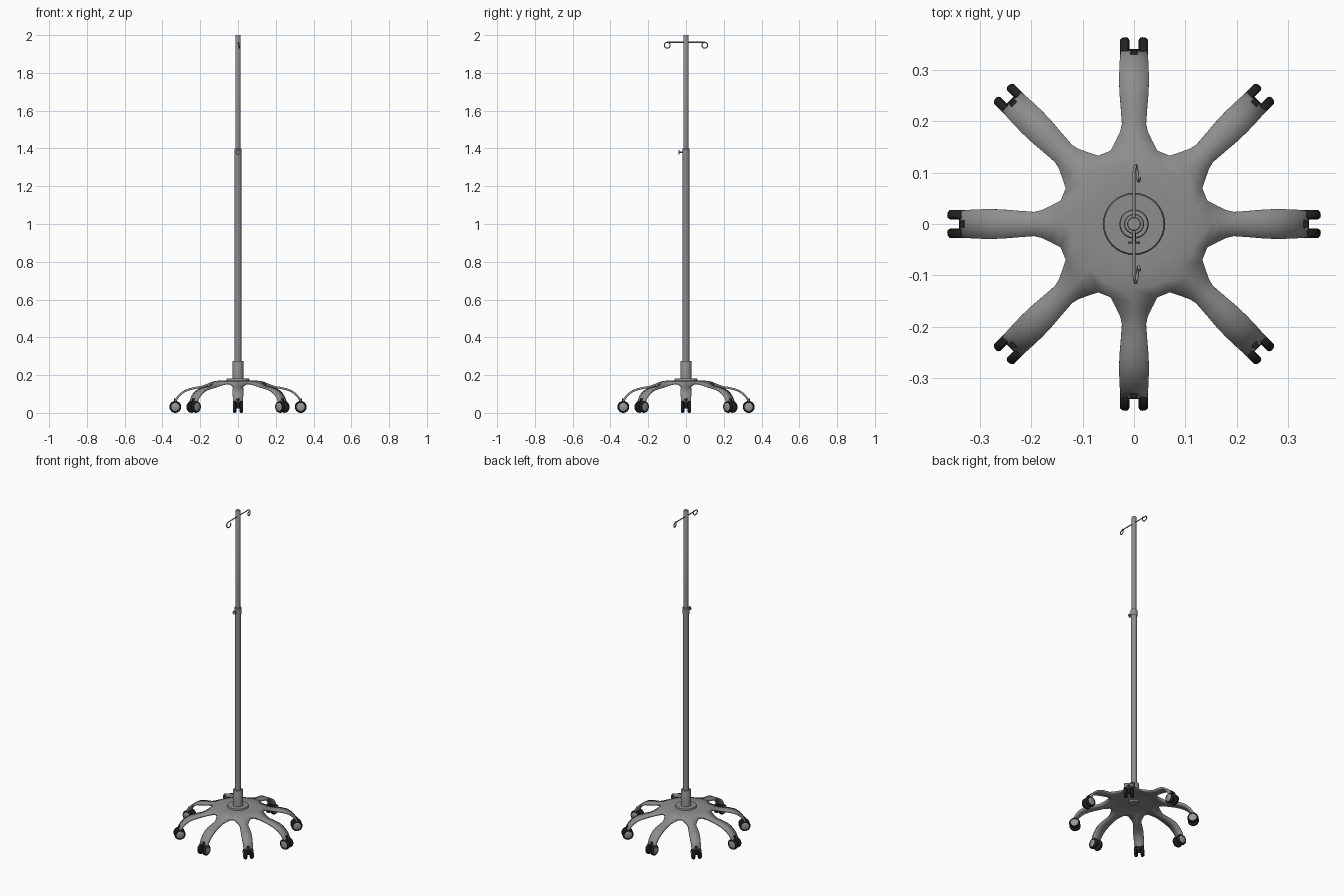
import bpy, bmesh, math
from mathutils import Matrix, Vector

if "Cube" in bpy.data.objects:
    bpy.data.objects.remove(bpy.data.objects["Cube"])


def material(name, c):
    m = bpy.data.materials.new(name)
    m.diffuse_color = (c, c, c * 1.02, 1)
    m.use_nodes = True
    m.node_tree.nodes["Principled BSDF"].inputs["Base Color"].default_value = m.diffuse_color
    return m


METAL = material("grey metal", 0.27)
CAP = material("light grey hub", 0.31)
RUBBER = material("black rubber", 0.015)


def finish(bm, name, mat):
    bmesh.ops.remove_doubles(bm, verts=bm.verts, dist=1e-6)
    bmesh.ops.recalc_face_normals(bm, faces=bm.faces)
    me = bpy.data.meshes.new(name)
    bm.to_mesh(me)
    bm.free()
    me.materials.append(mat)
    ob = bpy.data.objects.new(name, me)
    bpy.context.collection.objects.link(ob)
    bpy.ops.object.select_all(action='DESELECT')
    ob.select_set(True)
    bpy.context.view_layer.objects.active = ob
    bpy.ops.object.shade_smooth_by_angle(angle=math.radians(35))
    return ob


def lathe(name, profile, mat, matrix=Matrix(), n=32):
    """Revolve (radius, height) points about local z."""
    bm = bmesh.new()
    vs = [bm.verts.new((r, 0, z)) for r, z in profile]
    es = [bm.edges.new(p) for p in zip(vs, vs[1:])]
    bmesh.ops.spin(bm, geom=vs + es, cent=(0, 0, 0), axis=(0, 0, 1),
                   angle=math.tau, steps=n, use_duplicate=False)
    bm.transform(matrix)
    return finish(bm, name, mat)


def rod(name, r, a, b, mat, matrix=Matrix(), n=32):
    return lathe(name, [(0, a), (r, a), (r, b), (0, b)], mat, matrix, n)


# Star-shaped base shell: eight drooping legs joined by a central web
Z_KEYS = [(0, .172), (.09, .172), (.125, .168), (.15, .160), (.165, .153), (.195, .143),
          (.23, .137), (.26, .130), (.285, .120), (.305, .106), (.322, .088), (.333, .071), (.339, .056)]


def height(r):
    for (r0, z0), (r1, z1) in zip(Z_KEYS, Z_KEYS[1:]):
        if r <= r1:
            return z0 + (z1 - z0) * (r - r0) / (r1 - r0)
    return Z_KEYS[-1][1]


LEG = [(.165, .034), (.18, .027), (.195, .0235), (.23, .026), (.26, .0285), (.285, .029),
       (.305, .0285), (.322, .0275), (.333, .0265), (.339, .026)]
RINGS = [.03, .06, .09, .125, .15]
bm = bmesh.new()
centre = bm.verts.new((0, 0, height(0)))
legs = []
for k in range(8):
    rot = Matrix.Rotation(k * math.pi / 4, 3, 'Z')
    rows = []
    for r in RINGS:
        rows.append([bm.verts.new(rot @ Vector((r * math.cos(a), r * math.sin(a), height(r))))
                     for a in (math.radians(-17.5), 0, math.radians(17.5))])
    for u, w in LEG:
        rows.append([bm.verts.new(rot @ Vector((u, y, height(u)))) for y in (-w, 0, w)])
    for p, q in zip(rows, rows[1:]):
        for i in (0, 1):
            bm.faces.new((p[i], q[i], q[i + 1], p[i + 1]))
    for i in (0, 1):
        bm.faces.new((centre, rows[0][i], rows[0][i + 1]))
    legs.append(rows)
for k in range(8):
    a, b = legs[k], legs[(k + 1) % 8]
    bm.faces.new((centre, a[0][2], b[0][0]))
    for i in range(len(RINGS) - 1):
        bm.faces.new((a[i][2], a[i + 1][2], b[i + 1][0], b[i][0]))
base = finish(bm, "base_shell", METAL)
sol = base.modifiers.new("thickness", 'SOLIDIFY')
sol.thickness = .011
sol.offset = -1

# Twin-wheel casters under each leg end
CR, CZ, WR = .332, .0315, .0315
for k in range(8):
    place = Matrix.Rotation(k * math.pi / 4, 4, 'Z') @ Matrix.Translation((CR, 0, CZ))
    for s in (1, -1):
        m = place @ Matrix.Rotation(-s * math.pi / 2, 4, 'X')
        lathe("caster_tyre", [(0, .009), (.026, .009), (WR - .001, .012), (WR, .016), (WR - .001, .022),
                              (.027, .027), (.022, .027), (.022, .025), (0, .025)], RUBBER, m, 24)
        lathe("caster_hub_cap", [(0, .0275), (.019, .0275), (.0215, .0262), (.0215, .024)], CAP, m, 24)
    rod("caster_axle", .009, -.011, .011, RUBBER, place @ Matrix.Rotation(math.pi / 2, 4, 'X'), 16)
    rod("caster_stem", .0075, 0, .045, RUBBER, place, 16)

# Centre flange, socket and telescopic pole
lathe("base_flange", [(0, .165), (.06, .165), (.06, .178), (.058, .181), (0, .181)], METAL)
lathe("pole_socket", [(0, .15), (.0285, .15), (.0285, .272), (.0265, .276), (0, .276)], METAL)
rod("lower_pole", .0175, .2, 1.37, METAL)
lathe("clamp_collar", [(0, 1.362), (.0195, 1.362), (.0195, 1.398), (.018, 1.4), (0, 1.4)], METAL)
lathe("upper_pole", [(0, 1.35), (.0133, 1.35), (.0133, 1.998), (.012, 2.0), (0, 2.0)], METAL)

# Clamp screw facing the front
front = Matrix.Translation((0, 0, 1.38)) @ Matrix.Rotation(math.pi / 2, 4, 'X')
rod("clamp_screw", .004, .015, .036, METAL, front, 16)
lathe("clamp_knob", [(0, .034), (.011, .034), (.012, .036), (.011, .039), (0, .039)], METAL, front, 20)

# Hook rod with a curled loop at each end
R, HZ = .0155, 1.962
half = [Vector((0, .0, HZ)), Vector((0, .05, HZ))]
for i in range(17):
    t = i / 16
    a = math.pi / 2 - t * math.radians(325)
    half.append(Vector((.011 * t, .099 + R * math.cos(a), HZ - R + R * math.sin(a))))
path = [Vector((p.x, -p.y, p.z)) for p in reversed(half[1:])] + half
cu = bpy.data.curves.new("bag_hooks", 'CURVE')
cu.dimensions = '3D'
cu.bevel_depth = .003
cu.bevel_resolution = 3
cu.use_fill_caps = True
sp = cu.splines.new('POLY')
sp.points.add(len(path) - 1)
for pt, p in zip(sp.points, path):
    pt.co = (*p, 1)
cu.materials.append(METAL)
bpy.context.collection.objects.link(bpy.data.objects.new("bag_hooks", cu))
